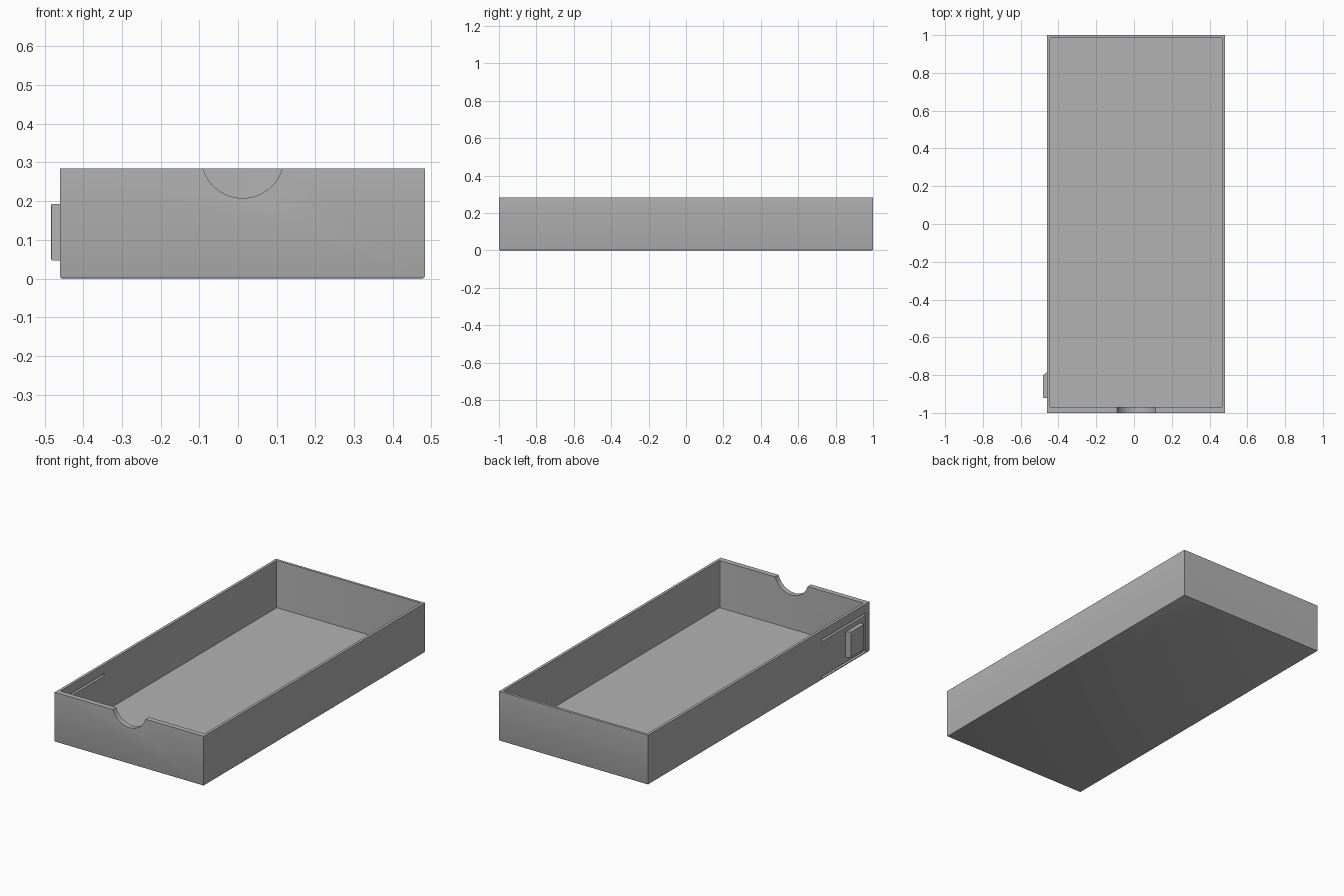
import bpy, bmesh

if "Cube" in bpy.data.objects:
    bpy.data.objects.remove(bpy.data.objects["Cube"])

grey = bpy.data.materials.new("plain grey")
grey.diffuse_color = (0.45, 0.45, 0.45, 1)
grey.use_nodes = True
grey.node_tree.nodes["Principled BSDF"].inputs["Base Color"].default_value = grey.diffuse_color

X0, X1, H = -0.46, 0.483, 0.284      # tray sides and height


def finish(name, bm, helper=False):
    bmesh.ops.recalc_face_normals(bm, faces=bm.faces[:])
    mesh = bpy.data.meshes.new(name)
    bm.to_mesh(mesh)
    bm.free()
    mesh.materials.append(grey)
    ob = bpy.data.objects.new(name, mesh)
    bpy.context.collection.objects.link(ob)
    ob.hide_render = helper
    ob.hide_viewport = False
    return ob


def box(x0, x1, y0, y1, z0, z1):
    bm = bmesh.new()
    bmesh.ops.create_cube(bm, size=1)
    for v in bm.verts:
        v.co = (x1 if v.co.x > 0 else x0, y1 if v.co.y > 0 else y0, z1 if v.co.z > 0 else z0)
    return bm


# Tray block with a small chamfer round the bottom edge
bm = box(X0, X1, -1, 1, 0, H)
bottom = [e for e in bm.edges if all(v.co.z < 0.01 for v in e.verts)]
bmesh.ops.bevel(bm, geom=bottom, offset=0.006, segments=2, profile=0.5, affect='EDGES')
tray = finish("tray", bm)

# Inside space, with slightly rounded upright corners
bm = box(X0 + 0.0155, X1 - 0.0155, -0.97, 0.985, 0.014, H + 0.1)
upright = [e for e in bm.edges if abs(e.verts[0].co.z - e.verts[1].co.z) > 0.1]
bmesh.ops.bevel(bm, geom=upright, offset=0.005, segments=3, profile=0.5, affect='EDGES')
cutters = [finish("inside_cutter", bm, True)]

# Round finger notch in the front wall
bpy.ops.mesh.primitive_cylinder_add(vertices=96, radius=0.107, depth=0.1,
                                    location=(0.012, -0.99, 0.315), rotation=(1.570796, 0, 0))
notch = bpy.context.object
notch.name = "notch_cutter"
notch.hide_render = True
notch.data.materials.append(grey)
cutters.append(notch)

# Slots on three sides of the springy latch tongue in the left wall
for name, y0, y1, z0, z1 in (("upper_slot_cutter", -0.979, -0.57, 0.220, 0.232),
                             ("lower_slot_cutter", -0.979, -0.57, 0.008, 0.020),
                             ("end_slot_cutter", -0.979, -0.967, 0.0145, 0.226)):
    cutters.append(finish(name, box(X0 - 0.05, X0 + 0.016, y0, y1, z0, z1), True))

for c in cutters:
    m = tray.modifiers.new(c.name, 'BOOLEAN')
    m.operation = 'DIFFERENCE'
    m.solver = 'EXACT'
    m.object = c
bpy.context.view_layer.objects.active = tray
for c in cutters:
    bpy.ops.object.modifier_apply(modifier=c.name)
    bpy.data.objects.remove(c)

# Latch catch, sloped at its back end
bm = box(X0 - 0.023, X0 + 0.004, -0.92, -0.78, 0.047, 0.193)
for v in bm.verts:
    if v.co.x < X0 and v.co.y > -0.8:
        v.co.y = -0.802
outer = [e for e in bm.edges if all(v.co.x < X0 for v in e.verts)]
bmesh.ops.bevel(bm, geom=outer, offset=0.003, segments=2, profile=0.5, affect='EDGES')
catch = finish("latch_catch", bm)

for ob in (tray, catch):
    bpy.ops.object.select_all(action='DESELECT')
    ob.select_set(True)
    bpy.context.view_layer.objects.active = ob
    bpy.ops.object.shade_smooth_by_angle(angle=0.5)
